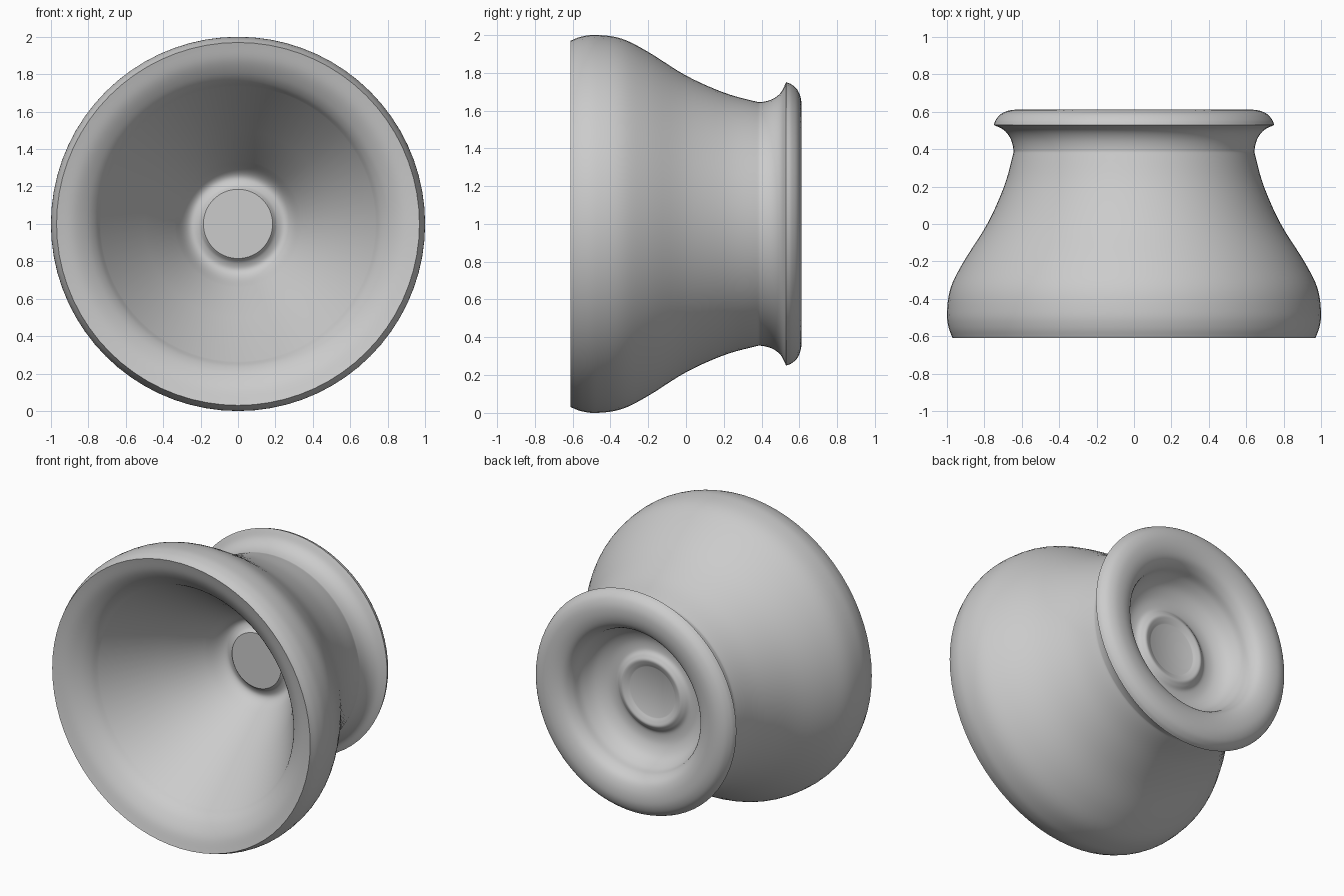
import bpy, bmesh, math
from mathutils import Vector

if "Cube" in bpy.data.objects:
    bpy.data.objects.remove(bpy.data.objects["Cube"])

SEGMENTS = 72
AXIS_HEIGHT = 1.0


def smooth_run(points, steps=5):
    """Catmull-Rom curve through (radius, y) points."""
    p = [Vector(q) for q in points]
    p = [2 * p[0] - p[1]] + p + [2 * p[-1] - p[-2]]
    out = []
    for i in range(1, len(p) - 2):
        a, b, c, d = p[i - 1:i + 3]
        for k in range(steps):
            t = k / steps
            out.append(0.5 * (2 * b + (c - a) * t + (2 * a - 5 * b + 4 * c - d) * t * t
                              + (3 * b - a - 3 * c + d) * t ** 3))
    return out + [p[-2]]


def lathe(name, runs):
    """Spin joined profile runs around the horizontal y axis; runs meet at crisp edges."""
    profile = []
    for run in runs:
        pts = smooth_run(run) if len(run) > 2 else [Vector(q) for q in run]
        profile += pts if not profile else pts[1:]
    bm = bmesh.new()
    rings = []
    for r, y in profile:
        rings.append([bm.verts.new((r * math.cos(2 * math.pi * k / SEGMENTS), y,
                                    AXIS_HEIGHT + r * math.sin(2 * math.pi * k / SEGMENTS)))
                      for k in range(SEGMENTS)])
    for a, b in zip(rings, rings[1:]):
        for k in range(SEGMENTS):
            n = (k + 1) % SEGMENTS
            bm.faces.new((a[k], a[n], b[n], b[k]))
    bm.faces.new(rings[0])
    bm.faces.new(rings[-1])
    bmesh.ops.recalc_face_normals(bm, faces=bm.faces)
    mesh = bpy.data.meshes.new(name)
    bm.to_mesh(mesh)
    bm.free()
    obj = bpy.data.objects.new(name, mesh)
    bpy.context.collection.objects.link(obj)
    bpy.context.view_layer.objects.active = obj
    obj.select_set(True)
    bpy.ops.object.shade_smooth_by_angle(angle=math.radians(30))
    return obj


# Front cup: central boss, channel around it, cone wall, flared mouth
boss_channel = [(0.185, 0.20), (0.21, 0.225), (0.25, 0.235), (0.29, 0.205), (0.34, 0.125)]
cone_inner = [(0.34, 0.125), (0.50, -0.12)]
cone_outer = [(0.50, -0.12), (0.735, -0.445)]
mouth = [(0.735, -0.445), (0.765, -0.495), (0.81, -0.54), (0.88, -0.583), (0.97, -0.61)]

# Outer wall: bulging body narrowing to a waist, then a cove under the lip
body = [(0.97, -0.61), (0.992, -0.55), (1.0, -0.47), (0.98, -0.34), (0.91, -0.20),
        (0.785, 0.0), (0.695, 0.2), (0.65, 0.36), (0.645, 0.40), (0.66, 0.456),
        (0.694, 0.501), (0.75, 0.53)]

# Rear rolled lip, dished recess and small ring around the centre
lip = [(0.75, 0.53), (0.737, 0.56), (0.705, 0.592), (0.65, 0.61), (0.58, 0.606),
       (0.52, 0.58), (0.485, 0.53), (0.465, 0.46), (0.42, 0.39), (0.35, 0.35),
       (0.28, 0.345), (0.245, 0.365), (0.22, 0.378), (0.195, 0.372), (0.168, 0.36)]

lathe("cup_body", [boss_channel, cone_inner, cone_outer, mouth, body, lip])
